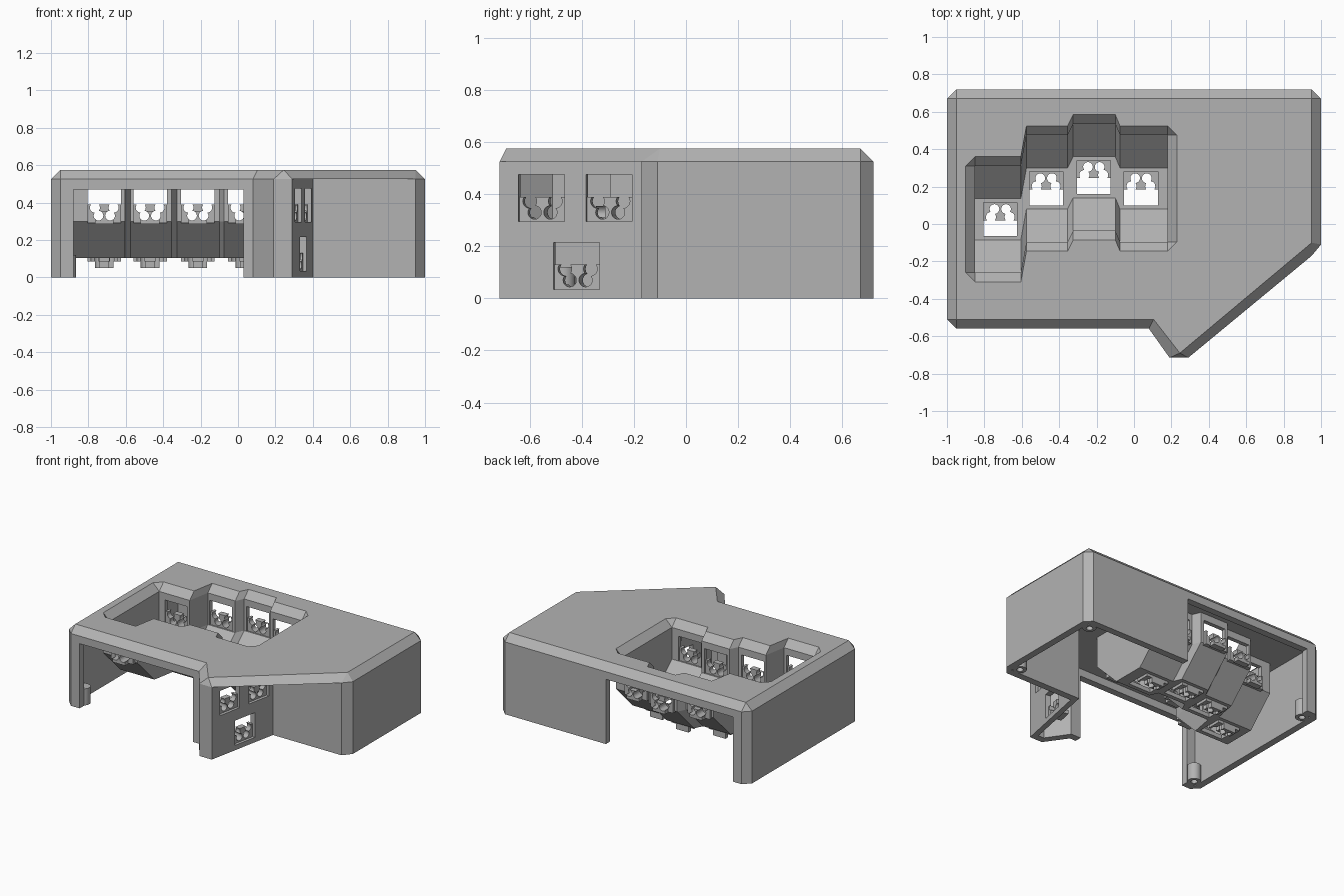
import bpy, bmesh
from mathutils import Matrix, Vector

if "Cube" in bpy.data.objects:
    bpy.data.objects.remove(bpy.data.objects["Cube"])

grey = bpy.data.materials.new("plain_grey")
grey.use_nodes = True
grey.diffuse_color = (0.45, 0.45, 0.45, 1)
grey.node_tree.nodes["Principled BSDF"].inputs["Base Color"].default_value = (0.45, 0.45, 0.45, 1)


def finish(bm, name):
    bmesh.ops.remove_doubles(bm, verts=bm.verts[:], dist=1e-4)
    bmesh.ops.recalc_face_normals(bm, faces=bm.faces[:])
    me = bpy.data.meshes.new(name)
    bm.to_mesh(me)
    bm.free()
    me.materials.append(grey)
    ob = bpy.data.objects.new(name, me)
    bpy.context.collection.objects.link(ob)
    return ob


def loft(name, rings):
    """Solid through matching rings of points, capped at both ends."""
    bm = bmesh.new()
    vs = [[bm.verts.new(p) for p in r] for r in rings]
    for a, b in zip(vs, vs[1:]):
        for i in range(len(a)):
            j = (i + 1) % len(a)
            bm.faces.new((a[i], a[j], b[j], b[i]))
    bm.faces.new(vs[0])
    bm.faces.new(vs[-1])
    return finish(bm, name)


def prism(name, outline, z0, z1):
    return loft(name, [[(x, y, z) for x, y in outline] for z in (z0, z1)])


def box(name, lo, hi, frame=Matrix()):
    lo, hi = Vector(lo), Vector(hi)
    bm = bmesh.new()
    m = frame @ Matrix.Translation((lo + hi) / 2) @ Matrix.Diagonal((*(hi - lo), 1))
    bmesh.ops.create_cube(bm, size=1, matrix=m)
    return finish(bm, name)


def rod(name, x, y, z0, z1, r, n=24):
    bm = bmesh.new()
    bmesh.ops.create_cone(bm, cap_ends=True, segments=n, radius1=r, radius2=r, depth=z1 - z0,
                          matrix=Matrix.Translation((x, y, (z0 + z1) / 2)))
    return finish(bm, name)


def boolean(ob, tools, op="DIFFERENCE"):
    for t in tools:
        mod = ob.modifiers.new("cut", "BOOLEAN")
        mod.operation, mod.solver, mod.object = op, "EXACT", t
    dg = bpy.context.evaluated_depsgraph_get()
    me = bpy.data.meshes.new_from_object(ob.evaluated_get(dg))
    ob.modifiers.clear()
    ob.data = me
    for t in tools:
        bpy.data.objects.remove(t)


def frame_at(origin, v, n):
    """Local axes: v towards the solid half of a socket, n through the wall."""
    v, n = Vector(v), Vector(n).normalized()
    m = Matrix((v.cross(n), v, n)).transposed().to_4x4()
    m.translation = origin
    return m


RIM, TOP, WALL = 0.525, 0.575, 0.05

# Outer walls, open underneath, with a recessed side panel
WALLS = [(-1, .67), (-.95, .72), (.95, .72), (1, .67), (1, -.11), (.95, -.17), (.40, -.17),
         (.29, -.715), (.19, -.715), (.08, -.56), (-.95, -.56), (-1, -.51)]
CAVITY = [(-.95, .67), (.95, .67), (.95, -.12), (.37, -.12), (.26, -.665), (.215, -.665),
          (.11, -.51), (-.95, -.51)]
walls = prism("outer_walls", WALLS, 0, RIM)
thumb_frames = []
for y, z in ((-.555, .385), (-.295, .385), (-.42, .125)):
    x = .40 + (y + .17) * .11 / .545 - .04
    thumb_frames.append(frame_at((x, y + .008, z), (0, 0, -1), (-.545, .11, 0)))


def windows(frames):
    return [box("window_cutter", (-.09, -.09, -.08), (.09, .09, .06), f) for f in frames]


boolean(walls, [prism("cavity_cutter", CAVITY, -.1, RIM + .1),
                box("front_cutter", (-.88, -.6, -.1), (.03, -.45, .47)),
                box("back_cutter", (-.88, .62, -.1), (.14, .8, .47))] + windows(thumb_frames))

# Finger wells: four columns, each (left x, right x, centre y, socket x)
COLS = [(-.85, -.605, .025, -.715), (-.575, -.355, .19, -.47),
        (-.325, -.10, .25, -.215), (-.075, .18, .19, .037)]


def well(name, grow, top, half, knee, floor_half, floor):
    rings = []
    for i, (x0, x1, c, _) in enumerate(COLS):
        x0 -= grow if i == 0 else 0
        x1 += grow if i == 3 else 0
        side = [(half, top), (half, knee), (floor_half, floor)]
        prof = [(c - h, z) for h, z in side] + [(c + h, z) for h, z in reversed(side)]
        rings += [[(x, y, z) for y, z in prof] for x in (x0, x1)]
    return loft(name, rings)


wells = well("finger_wells", .03, RIM, .315, .30, .12, .105)
well_frames = []
for _, _, c, sx in COLS:
    well_frames += [frame_at((sx, c, .105), (0, 1, 0), (0, 0, -1)),
                    frame_at((sx, c - .315, .385), (0, 0, -1), (0, -1, 0)),
                    frame_at((sx, c + .315, .385), (0, 0, -1), (0, 1, 0))]
boolean(wells, [well("well_cutter", 0, RIM + .1, .285, .295, .11, .135)] + windows(well_frames))

# Lid with bevelled rim, overhanging the side panel
LID = [p for p in WALLS if p != (.40, -.17)]
LID_TOP = [(-.95, .67)] * 2 + [(.95, .67)] * 2 + [(.95, -.10)] * 2 + [(.245, -.69)] * 2 + \
          [(.105, -.51)] + [(-.95, -.51)] * 2
lid = loft("lid", [[(x, y, RIM) for x, y in LID], [(x, y, TOP) for x, y in LID_TOP]])


def well_rim(z, e):
    """Outline of the four columns, widened by e with clipped corners."""
    xl, xr = COLS[0][0], COLS[-1][1]
    front, back = [], []
    for x0, x1, c, _ in COLS:
        front += [(x0, c - .285 - e), (x1, c - .285 - e)]
        back += [(x0, c + .285 + e), (x1, c + .285 + e)]
    left, right = COLS[0][2], COLS[-1][2]
    pts = front + [(xr + e, right - .285), (xr + e, right + .285)] + back[::-1]
    pts += [(xl - e, left + .285), (xl - e, left - .285)]
    return [(x, y, z) for x, y in pts]


boolean(lid, [loft("rim_cutter", [well_rim(RIM - .05, 0), well_rim(RIM, 0), well_rim(TOP + .02, .07)])])

# Key sockets: half plate with paired round cut-outs and a rear tab
socket = box("key_socket", (-.09, -.005, -.02), (.09, .095, .02))
boolean(socket, [box("tab", (-.05, .03, .01), (.05, .1, .055))], "UNION")
holes = []
for s in (-1, 1):
    holes += [rod("hole_cutter", s * .05, .012, -.1, .1, .027, 20),
              rod("hole_cutter", s * .031, .055, -.1, .1, .026, 20)]
boolean(socket, holes)
for i, f in enumerate(well_frames + thumb_frames):
    ob = socket if i == 0 else bpy.data.objects.new("key_socket", socket.data)
    if i:
        bpy.context.collection.objects.link(ob)
    ob.matrix_world = f

# Screw bosses in the corners
for x, y in ((-.91, .63), (-.91, -.47), (.91, .63), (.91, -.08)):
    boss = rod("screw_boss", x, y, 0, .12, .045)
    boolean(boss, [rod("screw_cutter", x, y, -.1, .09, .022)])
    bpy.context.view_layer.objects.active = boss
    bpy.ops.object.select_all(action="DESELECT")
    boss.select_set(True)
    bpy.ops.object.shade_smooth_by_angle()
